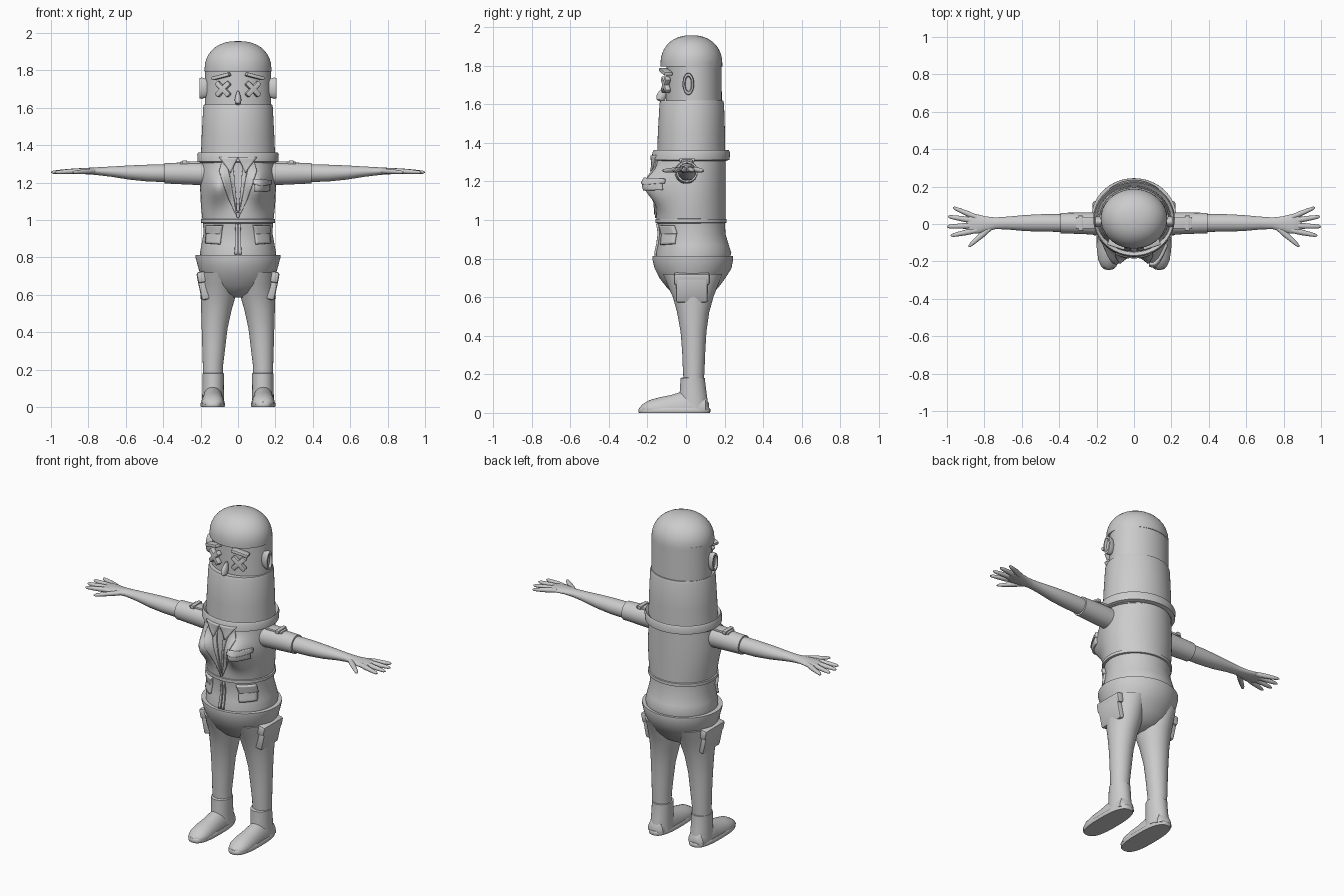
import bpy, bmesh, math
from mathutils import Matrix, Euler

if "Cube" in bpy.data.objects:
    bpy.data.objects.remove(bpy.data.objects["Cube"])

GREY = (0.6, 0.6, 0.6, 1)
mat = bpy.data.materials.new("plain grey")
mat.use_nodes = True
mat.diffuse_color = GREY
mat.node_tree.nodes["Principled BSDF"].inputs["Base Color"].default_value = GREY
made = []


def finish(name, bm, mirror=False):
    bmesh.ops.recalc_face_normals(bm, faces=bm.faces)
    mesh = bpy.data.meshes.new(name)
    bm.to_mesh(mesh)
    bm.free()
    mesh.materials.append(mat)
    ob = bpy.data.objects.new(name, mesh)
    bpy.context.scene.collection.objects.link(ob)
    if mirror:
        ob.modifiers.new("Mirror", "MIRROR").use_mirror_merge = False
    made.append(ob)
    return ob


def loft(name, rings, axis="z", n=40, mirror=False, power=1.0, warp=None):
    """Skin ellipses given as (position on axis, centre 1, centre 2, radius 1, radius 2)."""
    bm = bmesh.new()
    loops = []
    for t, c1, c2, r1, r2 in rings:
        loop = []
        for i in range(n):
            a = math.tau * i / n
            ca, sa = math.cos(a), math.sin(a)
            u = c1 + r1 * math.copysign(abs(ca) ** power, ca)
            v = c2 + r2 * math.copysign(abs(sa) ** power, sa)
            co = {"z": (u, v, t), "x": (t, u, v), "y": (u, t, v)}[axis]
            loop.append(bm.verts.new(warp(*co) if warp else co))
        loops.append(loop)
    for lo, hi in zip(loops, loops[1:]):
        for i in range(n):
            j = (i + 1) % n
            bm.faces.new((lo[i], lo[j], hi[j], hi[i]))
    bm.faces.new(loops[0])
    bm.faces.new(loops[-1])
    return finish(name, bm, mirror)


def body(name, rows, cx=0, **kw):
    """Upright loft from (z, half width, front y, back y)."""
    rings = [(z, cx, (f + b) / 2, a, (b - f) / 2) for z, a, f, b in rows]
    return loft(name, rings, n=64, **kw)


def box(name, loc, size, rot=(0, 0, 0), bevel=0.006, mirror=True):
    bm = bmesh.new()
    m = Matrix.LocRotScale(loc, Euler([math.radians(r) for r in rot]), size)
    bmesh.ops.create_cube(bm, size=1, matrix=m)
    bmesh.ops.bevel(bm, geom=bm.edges[:], offset=bevel, segments=2, profile=0.5, affect="EDGES")
    return finish(name, bm, mirror)


def plate(name, outline, target, thick=0.008, mirror=True):
    """Flat outline in x and z wrapped onto the front of a body part."""
    bm = bmesh.new()
    bm.faces.new([bm.verts.new((x, -0.5, z)) for x, z in outline])
    bmesh.ops.triangulate(bm, faces=bm.faces[:])
    bmesh.ops.subdivide_edges(bm, edges=bm.edges[:], cuts=7, use_grid_fill=True)
    ob = finish(name, bm)
    wrap = ob.modifiers.new("Wrap", "SHRINKWRAP")
    wrap.target = target
    wrap.wrap_method = "PROJECT"
    wrap.use_project_y = True
    wrap.use_positive_direction = True
    wrap.offset = 0.004
    solid = ob.modifiers.new("Thickness", "SOLIDIFY")
    solid.thickness = thick
    solid.offset = 0
    if mirror:
        ob.modifiers.new("Mirror", "MIRROR").use_mirror_merge = False
    return ob


# Head, mask and cap
body("head", [(1.58, .178, -.105, .186), (1.82, .175, -.1, .184)])
body("mask", [(1.3, .2, -.15, .203), (1.45, .194, -.146, .202), (1.605, .186, -.137, .197),
              (1.618, .182, -.132, .193)])
cap = []
for i in range(10):
    a = math.radians(89 * i / 9)
    r = math.cos(a) ** 0.85
    cap.append((1.815 + .142 * math.sin(a), .178 * r, .028 - .16 * r, .028 + .16 * r))
body("cap", [(1.795, .178, -.132, .188)] + cap)

# Face
loft("ears", [(.16, .012, 1.705, .02, .045), (.192, .012, 1.705, .03, .057),
              (.206, .012, 1.705, .027, .054), (.207, .012, 1.705, .019, .042),
              (.194, .012, 1.705, .015, .036)], axis="x", mirror=True)
for name, tilt in (("eye_bar_rising", 45), ("eye_bar_falling", -45)):
    box(name, (.08, -.105, 1.70), (.1, .03, .028), (0, tilt, 18))
box("eyebrows", (.09, -.105, 1.768), (.1, .045, .02), (0, 14, 18))
loft("nose", [(1.615, 0, -.128, .006, .01), (1.625, 0, -.13, .016, .024),
              (1.645, 0, -.128, .018, .026), (1.67, 0, -.118, .012, .02),
              (1.69, 0, -.108, .005, .01)], n=20)


# Jacket upper part, swelling into two bust bumps
def bust(x, y, z):
    if y < 0:
        side = math.exp(-((abs(x) - .11) / .06) ** 2)
        drop = (z - 1.18) / (.075 if z > 1.18 else .09)
        y -= .085 * side * math.exp(-drop * drop)
    return x, y, z


rows = []
for i in range(19):
    t = i / 18
    rows.append((1.0 + .34 * t, .19 + .012 * math.sin(math.pi * t), -.153 - .012 * t, .205))
torso = body("jacket_top", rows, warp=bust)
body("collar", [(1.305, .2, -.16, .205), (1.312, .216, -.178, .226), (1.35, .218, -.174, .228),
                (1.362, .212, -.168, .222), (1.345, .196, -.15, .204)])
body("waistband", [(.982, .185, -.15, .2), (.986, .198, -.158, .21), (1.004, .198, -.158, .21),
                   (1.008, .185, -.15, .2)])
skirt = body("jacket_skirt", [(.79, .2, -.155, .225), (.83, .203, -.155, .235),
                              (.87, .195, -.145, .222), (.93, .184, -.137, .204),
                              (1.0, .188, -.148, .202)])

# Jacket front details
plate("lapels", [(.003, 1.01), (.05, 1.11), (.1, 1.26), (.085, 1.32), (.06, 1.31), (.03, 1.15)], torso)
plate("inner_lapels", [(.002, 1.03), (.03, 1.15), (.055, 1.3), (.025, 1.28)], torso, .014)
plate("collar_points", [(0, 1.335), (.04, 1.25), (.095, 1.335)], torso, .03)
plate("chest_pocket", [(.09, 1.155), (.165, 1.155), (.165, 1.21), (.09, 1.21)], torso, .016, False)
plate("chest_pocket_flap", [(.085, 1.19), (.125, 1.183), (.17, 1.19), (.17, 1.212), (.085, 1.212)],
      torso, .026, False)
plate("skirt_pockets", [(.095, .87), (.168, .875), (.16, .968), (.083, .968)], skirt, .02)
plate("skirt_pocket_flaps", [(.092, .925), (.165, .93), (.162, .972), (.08, .972)], skirt, .028)
plate("front_placket", [(.003, .815), (.018, .815), (.014, .98), (.003, .98)], skirt, .012)

# Trousers
body("trouser_hips", [(.585, .04, -.005, .075), (.61, .12, -.06, .13), (.65, .172, -.1, .168),
                      (.7, .198, -.138, .205), (.75, .214, -.163, .236), (.8, .227, -.175, .245),
                      (.812, .227, -.174, .244), (.812, .205, -.155, .225)])
legs = [(.16, .08, .187, -.012, .092), (.22, .08, .188, -.016, .096), (.32, .068, .191, -.02, .1),
        (.42, .056, .194, -.028, .106), (.52, .034, .197, -.046, .12), (.6, .011, .2, -.068, .142),
        (.66, .006, .203, -.095, .165), (.72, .008, .204, -.12, .19)]
loft("trouser_legs", [(z, (i + o) / 2, (f + b) / 2, (o - i) / 2, (b - f) / 2)
                      for z, i, o, f, b in legs], mirror=True)
box("cargo_pockets", (.185, .03, .64), (.045, .165, .135), (0, 12, 0), .012)
box("cargo_pocket_flaps", (.193, .03, .695), (.05, .185, .06), (0, 12, 0), .012)

# Boots
loft("boot_shafts", [(.02, .133, .04, .06, .078), (.1, .133, .037, .057, .07),
                     (.165, .132, .035, .057, .064), (.18, .132, .035, .057, .064),
                     (.183, .132, .035, .05, .055)], mirror=True)
foot = []
for y, r, h in ((.118, .03, .05), (.1, .05, .085), (.04, .058, .115), (-.02, .058, .11),
                (-.08, .06, .092), (-.14, .062, .08), (-.19, .057, .066), (-.225, .042, .045),
                (-.24, .015, .028)):
    foot.append((y, .135, .02, r, h - .02))
loft("boot_feet", foot, axis="y", mirror=True, warp=lambda x, y, z: (x, y, max(z, .015)))
loft("boot_soles", [(0, .135, -.06, .063, .183), (.005, .135, -.06, .066, .186),
                    (.02, .135, -.06, .066, .186), (.025, .135, -.06, .062, .182)],
     mirror=True, power=.75)

# Sleeves, arms and hands
loft("sleeves", [(.14, 0, 1.246, .06, .06), (.25, .003, 1.249, .058, .06),
                 (.375, .005, 1.25, .055, .055), (.392, .005, 1.25, .055, .055),
                 (.394, .005, 1.25, .044, .044)], axis="x", mirror=True)
loft("forearms", [(.37, .005, 1.25, .047, .047), (.48, .006, 1.251, .047, .045),
                  (.58, .005, 1.254, .043, .038), (.68, .005, 1.259, .034, .027),
                  (.74, .004, 1.261, .031, .022), (.79, .0, 1.262, .04, .018),
                  (.84, 0, 1.262, .052, .016), (.875, .003, 1.261, .052, .014),
                  (.895, .004, 1.26, .04, .008)], axis="x", mirror=True)
fingers = (("little_fingers", .84, .035, .968, .088), ("ring_fingers", .85, .017, .995, .04),
           ("middle_fingers", .85, -.008, 1.0, -.014), ("index_fingers", .84, -.033, .98, -.062),
           ("thumbs", .755, -.008, .885, -.12))
for name, x0, y0, x1, y1 in fingers:
    rings = []
    for t, r in ((0, .014), (.35, .0155), (.7, .0125), (.92, .0095), (1, .003)):
        wide = 1.35 if name == "thumbs" else 1
        rings.append((x0 + t * (x1 - x0), y0 + t * (y1 - y0), 1.263 - .008 * t, r * wide, r * .9))
    loft(name, rings, axis="x", n=16, mirror=True)

# Shoulder straps
box("shoulder_straps", (.255, .005, 1.306), (.11, .06, .014), (0, 1, 0), .004)
box("shoulder_strap_loops", (.285, .005, 1.309), (.025, .08, .02), (0, 1, 0), .004)

# Soft shading with crisp hems
bpy.ops.object.select_all(action="DESELECT")
for ob in made:
    ob.select_set(True)
bpy.context.view_layer.objects.active = made[0]
bpy.ops.object.shade_smooth_by_angle(angle=math.radians(40))
